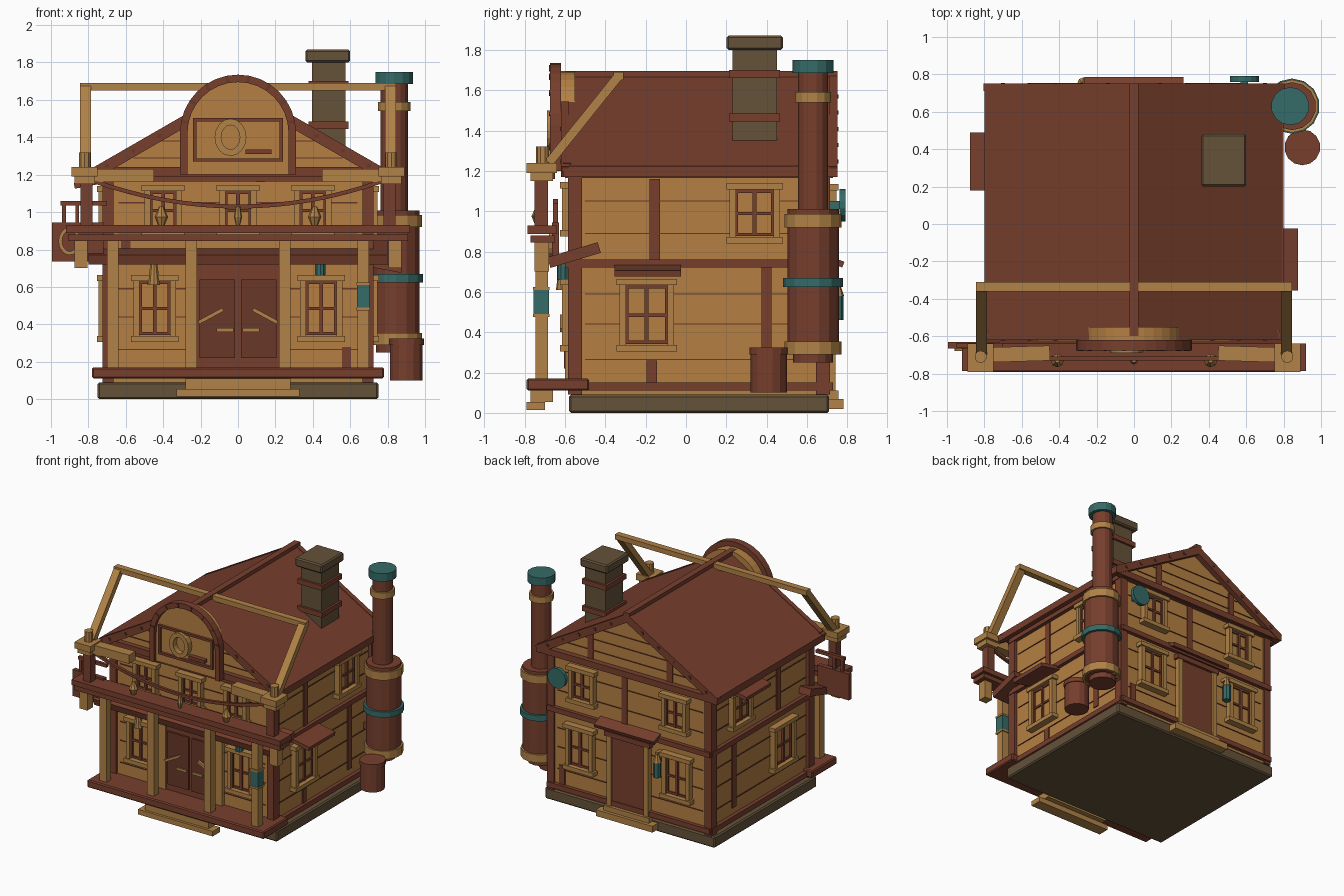
import bpy, bmesh, math
from mathutils import Vector, Matrix

if "Cube" in bpy.data.objects:
    bpy.data.objects.remove(bpy.data.objects["Cube"])


def mat(name, r, g, b):
    m = bpy.data.materials.new(name)
    m.diffuse_color = (r, g, b, 1)
    m.use_nodes = True
    m.node_tree.nodes["Principled BSDF"].inputs["Base Color"].default_value = m.diffuse_color
    return m


RED = mat("red_brown_timber", 0.185, 0.049, 0.026)
DARK = mat("dark_red_wood", 0.14, 0.038, 0.022)
TAN = mat("tan_planks", 0.46, 0.215, 0.055)
TRIM = mat("golden_trim", 0.44, 0.225, 0.063)
STONE = mat("grey_brown_stone", 0.130, 0.084, 0.042)
TEAL = mat("teal_metal", 0.036, 0.145, 0.135)


def finish(name, bm, m):
    bmesh.ops.recalc_face_normals(bm, faces=bm.faces)
    me = bpy.data.meshes.new(name)
    bm.to_mesh(me)
    bm.free()
    me.materials.append(m)
    ob = bpy.data.objects.new(name, me)
    bpy.context.collection.objects.link(ob)
    return ob


def box(name, x0, x1, y0, y1, z0, z1, m, bevel=0):
    bm = bmesh.new()
    bmesh.ops.create_cube(bm, size=1, matrix=Matrix.Translation(
        ((x0 + x1) / 2, (y0 + y1) / 2, (z0 + z1) / 2)) @ Matrix.Diagonal((x1 - x0, y1 - y0, z1 - z0, 1)))
    ob = finish(name, bm, m)
    if bevel:
        ob.modifiers.new("bevel", 'BEVEL').width = bevel
    return ob


def beam(name, a, b, w, h, m):
    """Bar from a to b; w is its level width, h its thickness."""
    a, b = Vector(a), Vector(b)
    d = (b - a).normalized()
    side = d.cross(Vector((0, 0, 1)))
    side = side.normalized() if side.length > 1e-4 else Vector((0, 1, 0))
    rot = Matrix((side, d.cross(side), d)).transposed().to_4x4()
    bm = bmesh.new()
    bmesh.ops.create_cube(bm, size=1, matrix=Matrix.Translation((a + b) / 2) @ rot
                          @ Matrix.Diagonal((w, h, (b - a).length, 1)))
    return finish(name, bm, m)


def cyl(name, x, y, z0, z1, r, m, r2=None, n=14):
    bm = bmesh.new()
    bmesh.ops.create_cone(bm, cap_ends=True, segments=n, radius1=r, radius2=r if r2 is None else r2,
                          depth=z1 - z0, matrix=Matrix.Translation((x, y, (z0 + z1) / 2)))
    return finish(name, bm, m)


def prism(name, pts, y0, y1, m):
    """Profile in x and z, extruded along y."""
    bm = bmesh.new()
    f = bm.faces.new([bm.verts.new((x, y0, z)) for x, z in pts])
    g = bmesh.ops.extrude_face_region(bm, geom=[f])
    bmesh.ops.translate(bm, vec=(0, y1 - y0, 0), verts=[v for v in g['geom'] if isinstance(v, bmesh.types.BMVert)])
    return finish(name, bm, m)


def ring(name, x, z, rx, rz, t, y0, y1, m, n=16):
    """Flat oval ring facing the front."""
    ang = [2 * math.pi * i / n for i in range(n)]
    bm = bmesh.new()
    loops = [[bm.verts.new((x + (rx - s) * math.cos(a), y, z + (rz - s) * math.sin(a))) for a in ang]
             for y, s in ((y0, 0), (y0, t), (y1, t), (y1, 0))]
    for k in range(4):
        for i in range(n):
            j = (i + 1) % n
            bm.faces.new((loops[k][i], loops[k][j], loops[(k + 1) % 4][j], loops[(k + 1) % 4][i]))
    return finish(name, bm, m)


def wall_box(name, face, u0, u1, z0, z1, d0, d1, m):
    """Box placed on a house wall: u runs along the wall, d outwards."""
    if face == "front":
        return box(name, u0, u1, -0.57 - d1, -0.57 - d0, z0, z1, m)
    if face == "back":
        return box(name, u0, u1, 0.70 + d0, 0.70 + d1, z0, z1, m)
    if face == "right":
        return box(name, 0.70 + d0, 0.70 + d1, u0, u1, z0, z1, m)
    return box(name, -0.70 - d1, -0.70 - d0, u0, u1, z0, z1, m)


def window(face, u, z0, z1, w):
    h, t, n = w / 2, 0.032, face + "_window_"
    wall_box(n + "pane", face, u - h, u + h, z0, z1, 0, 0.015, TAN)
    for s in (-1, 1):
        e = u + s * (h - t / 2)
        wall_box(n + "jamb", face, e - t / 2, e + t / 2, z0, z1, 0, 0.045, TRIM)
        e = u + s * (h - t - 0.006)
        wall_box(n + "sash_side", face, e - 0.006, e + 0.006, z0 + t, z1 - t, 0, 0.028, RED)
    for z in (z0 - 0.005, z1 - t + 0.005):
        wall_box(n + "rail", face, u - h - 0.015, u + h + 0.015, z, z + t, 0, 0.055, TRIM)
    for z in (z0 + t, z1 - t - 0.012, (z0 + z1) / 2 - 0.009):
        wall_box(n + "sash_bar", face, u - h + t, u + h - t, z, z + 0.016, 0, 0.026, RED)
    wall_box(n + "mullion", face, u - 0.01, u + 0.01, z0 + t, z1 - t, 0, 0.03, RED)


# foundation, walls and roof
box("foundation", -0.75, 0.75, -0.58, 0.71, 0, 0.09, STONE, 0.01)
prism("house_walls", [(-.7, .09), (.7, .09), (.7, 1.23), (0, 1.64), (-.7, 1.23)], -0.57, 0.70, TAN)
prism("roof", [(0, 1.68), (.8, 1.22), (.8, 1.17), (0, 1.62), (-.8, 1.17), (-.8, 1.22)], -0.58, 0.75, RED)
box("ridge_cap", -0.025, 0.025, -0.60, 0.75, 1.65, 1.695, RED)
for s in (-1, 1):
    box("eave_trim", s * 0.78 - 0.02, s * 0.78 + 0.02, -0.61, 0.75, 1.17, 1.225, RED)
    for y in (-0.6, 0.73):
        beam("bargeboard", (s * 0.79, y, 1.195), (0, y, 1.65), 0.04, 0.06, RED)
        for i in range(1, 6):
            x = i * 0.14
            box("board_peg", s * x - 0.01, s * x + 0.01, y - 0.025, y + 0.025, 1.64 - x * .575, 1.66 - x * .575, DARK)
    for y in (-0.55, 0.68):
        box("corner_post", s * 0.695 - 0.03, s * 0.695 + 0.03, y - 0.035, y + 0.035, 0.09, 1.19, RED)

# timber belts, plank grooves and studs
STUDS = {"front": ((-.6, .76, .85), (.58, .13, .28), (.12, 1.16, 1.2)),
         "back": ((-.35, 1.2, 1.42), (.35, 1.2, 1.42), (.05, .78, 1.17), (.6, .15, .3)),
         "left": ((-.16, .77, 1.16), (.40, .2, .72)),
         "right": ((-.155, .76, 1.16), (-.17, .14, .26), (.40, .2, .72))}
for face, a, b in (("front", -.72, .72), ("back", -.72, .72), ("left", -.58, .71), ("right", -.58, .71)):
    for z0, z1 in ((0.11, 0.15), (0.72, 0.76), (1.165, 1.20)):
        wall_box(face + "_belt", face, a, b, z0, z1, 0, 0.03, RED)
    for z in (0.265, 0.44, 0.59, 0.89, 1.05):
        wall_box(face + "_plank_groove", face, a + 0.08, b - 0.08, z - 0.003, z + 0.003, 0, 0.006, DARK)
    for u, z0, z1 in STUDS[face]:
        wall_box(face + "_stud", face, u - 0.025, u + 0.025, z0, z1, 0, 0.008, RED)
for face in ("front", "back"):
    for z, w in ((1.29, .56), (1.38, .41), (1.47, .25)):
        wall_box("gable_groove", face, -w, w, z - 0.003, z + 0.003, 0, 0.006, DARK)
box("front_gable_tie", -0.78, 0.78, -0.61, -0.57, 1.19, 1.24, RED)
box("back_gable_tie", -0.78, 0.78, 0.70, 0.745, 1.17, 1.22, RED)

# windows on all walls
for u in (-0.445, 0.445):
    window("front", u, 0.31, 0.66, 0.225)
    window("back", u * 0.96, 0.31, 0.66, 0.24)
    window("back", u * 0.92, 0.85, 1.13, 0.22)
for u in (-0.4, 0, 0.4):
    window("front", u, 0.88, 1.14, 0.2)
for face in ("left", "right"):
    window(face, -0.195, 0.31, 0.66, 0.27)
    window(face, 0.34, 0.845, 1.135, 0.25)
beam("right_awning", (0.69, -0.19, 0.725), (0.875, -0.19, 0.69), 0.33, 0.03, RED)
beam("left_awning", (-0.69, 0.335, 1.175), (-0.875, 0.335, 1.14), 0.31, 0.03, RED)

# front double door
wall_box("front_door", "front", -0.22, 0.22, 0.15, 0.72, 0, 0.02, RED)
for s in (-1, 1):
    wall_box("door_leaf", "front", s * 0.11 - 0.095, s * 0.11 + 0.095, 0.22, 0.64, 0, 0.035, DARK)
    beam("door_handle", (s * 0.21, -0.615, 0.41), (s * 0.08, -0.615, 0.48), 0.02, 0.02, TRIM)
    wall_box("push_bar", "front", s * 0.07 - 0.045, s * 0.07 + 0.045, 0.36, 0.38, 0, 0.045, TRIM)
    wall_box("door_jamb", "front", s * 0.25 - 0.03, s * 0.25 + 0.03, 0.15, 0.72, 0, 0.03, TRIM)

# back door with canopy and step
wall_box("back_door", "back", -0.15, 0.15, 0.11, 0.66, 0, 0.025, RED)
for s in (-1, 1):
    wall_box("back_door_jamb", "back", s * 0.165 - 0.02, s * 0.165 + 0.02, 0.1, 0.69, 0, 0.04, TRIM)
wall_box("back_door_lintel", "back", -0.2, 0.2, 0.66, 0.70, 0, 0.045, RED)
beam("back_canopy", (0, 0.69, 0.77), (0, 0.78, 0.735), 0.53, 0.03, RED)
box("back_step", -0.25, 0.25, 0.70, 0.78, 0.02, 0.07, TRIM)
box("back_sill", -0.2, 0.2, 0.70, 0.755, 0.07, 0.11, TRIM)

# porch deck, steps, posts and sloping porch roof
box("porch_deck", -0.78, 0.78, -0.79, -0.48, 0.11, 0.17, RED, 0.008)
box("lower_step", -0.33, 0.33, -0.79, -0.70, 0.015, 0.055, TRIM)
box("upper_step", -0.28, 0.28, -0.77, -0.66, 0.055, 0.11, TRIM)
beam("porch_roof", (0, -0.68, 0.745), (0, -0.43, 0.82), 1.6, 0.055, RED)
box("balcony_beam", -0.91, 0.91, -0.77, -0.65, 0.845, 0.88, RED)
box("balcony_board", -0.92, 0.92, -0.785, -0.64, 0.888, 0.93, RED)
for s in (-1, 1):
    for x in (0.67, 0.25):
        box("porch_post", s * x - 0.03, s * x + 0.03, -0.745, -0.685, 0.17, 0.85, TRIM)
    box("post_bracket", s * 0.84 - 0.035, s * 0.84 + 0.035, -0.75, -0.68, 0.70, 0.85, TRIM)
    box("balcony_post", s * 0.81 - 0.032, s * 0.81 + 0.032, -0.75, -0.685, 0.93, 1.15, RED)
    box("post_capital", s * 0.82 - 0.055, s * 0.82 + 0.055, -0.77, -0.66, 1.15, 1.19, TRIM)
    box("post_capital_top", s * 0.82 - 0.07, s * 0.82 + 0.07, -0.79, -0.64, 1.19, 1.24, TRIM)
    cyl("post_finial", s * 0.82, -0.71, 1.24, 1.32, 0.033, TRIM, n=10)
    beam("capital_arm", (s * 0.45, -0.69, 1.195), (s * 0.78, -0.70, 1.195), 0.08, 0.07, TRIM)
    beam("frame_strut", (s * 0.815, -0.68, 1.24), (s * 0.815, -0.335, 1.67), 0.06, 0.045, TRIM)
box("frame_crossbar", -0.845, 0.845, -0.36, -0.31, 1.65, 1.69, TRIM)

# hanging garland with small lamps
pts = [(0.77 * t / 8, -0.72, 1.03 + 0.135 * (t / 8) ** 2) for t in range(-8, 9)]
for a, b in zip(pts, pts[1:]):
    beam("garland", a, b, 0.022, 0.022, RED)
for x in (-0.41, 0, 0.41):
    r = 0.036 if x else 0.022
    cyl("garland_lamp_top", x, -0.73, 0.975, 1.03, r, TRIM, 0.012, 8)
    cyl("garland_lamp_base", x, -0.73, 0.93, 0.975, r * 0.5, TRIM, r, 8)

# arched gable board
arc = [(math.cos(math.pi * i / 16), math.sin(math.pi * i / 16)) for i in range(17)]
outer = [(0.31, 1.20)] + [(0.31 * c, 1.425 + 0.31 * s) for c, s in arc] + [(-0.31, 1.20)]
inner = [(0.27, 1.20)] + [(0.27 * c, 1.425 + 0.27 * s) for c, s in arc] + [(-0.27, 1.20)]
prism("arch_rim", outer + inner[::-1], -0.675, -0.62, RED)
prism("arch_panel", inner, -0.645, -0.55, TAN)
for i in range(1, 16, 2):
    c, s = arc[i]
    beam("arch_peg", (0.275 * c, -0.655, 1.425 + 0.275 * s), (0.305 * c, -0.655, 1.425 + 0.305 * s), 0.05, 0.015, DARK)
for z in (1.27, 1.485):
    box("arch_frame_rail", -0.24, 0.24, -0.665, -0.62, z, z + 0.018, RED)
for x in (-0.24, 0.222):
    box("arch_frame_side", x, x + 0.018, -0.665, -0.62, 1.27, 1.503, RED)
ring("arch_emblem_ring", -0.04, 1.40, 0.085, 0.10, 0.035, -0.69, -0.64, TRIM)
box("arch_ledge", 0.04, 0.18, -0.68, -0.64, 1.31, 1.335, RED)

# side board on the left of the balcony
box("side_board", -0.995, -0.72, -0.665, -0.63, 0.735, 0.945, RED)
ring("side_board_ring", -0.90, 0.845, 0.06, 0.075, 0.02, -0.68, -0.66, TRIM)
box("side_board_rail", -0.95, -0.70, -0.66, -0.635, 1.035, 1.06, RED)
for x in (-0.93, -0.86):
    box("side_board_hanger", x - 0.01, x + 0.01, -0.66, -0.635, 0.94, 1.04, RED)

# lanterns: one around the right porch post, one beside the back door
box("porch_lantern_glass", 0.637, 0.703, -0.755, -0.68, 0.49, 0.61, TEAL)
for z in (0.475, 0.61):
    box("porch_lantern_collar", 0.633, 0.707, -0.758, -0.677, z, z + 0.015, TRIM)
cyl("back_lantern_glass", -0.27, 0.75, 0.46, 0.58, 0.03, TEAL, n=8)
cyl("back_lantern_cap", -0.27, 0.75, 0.58, 0.64, 0.034, TRIM, 0.014, 8)
beam("back_lantern_arm", (-0.27, 0.70, 0.645), (-0.27, 0.76, 0.645), 0.025, 0.025, TRIM)
cyl("teal_wall_lamp", 0.44, -0.61, 0.66, 0.74, 0.03, TEAL, n=10)
cyl("wall_lamp", -0.45, -0.61, 0.61, 0.72, 0.035, TRIM, 0.02, 10)

# chimney
box("chimney_shaft", 0.395, 0.575, 0.23, 0.45, 1.25, 1.81, STONE)
box("chimney_cap", 0.36, 0.60, 0.20, 0.48, 1.80, 1.87, STONE, 0.01)
for z in (1.445, 1.66):
    box("chimney_band", 0.378, 0.592, 0.213, 0.467, z, z + 0.04, RED)

# boiler tank, its pipe, a barrel and a round vent on the back wall
for name, z0, z1, r, m in (("tank_foot", .25, .29, .10, RED), ("tank", .29, 1.01, .128, RED),
                           ("tank_lower_band", .29, .355, .142, TRIM), ("tank_middle_band", .625, .67, .148, TEAL),
                           ("tank_upper_band", .92, .985, .142, TRIM), ("tank_pipe", 1.0, 1.70, .075, RED),
                           ("pipe_collar", 1.54, 1.59, .09, TRIM), ("pipe_cap", 1.685, 1.75, .102, TEAL)):
    cyl(name, 0.845 if r > 0.11 else 0.835, 0.63, z0, z1, r, m)
box("tank_bracket", 0.70, 0.80, 0.58, 0.66, 0.45, 0.50, RED)
cyl("barrel", 0.90, 0.41, 0.10, 0.32, 0.09, RED)
cyl("barrel_hoop", 0.90, 0.41, 0.29, 0.325, 0.096, RED)
disc = cyl("round_vent", 0, 0, 0, 0.03, 0.08, TEAL)
disc.matrix_world = Matrix.Translation((0.59, 0.79, 1.03)) @ Matrix.Rotation(math.pi / 2, 4, 'X')
beam("vent_pipe", (0.59, 0.70, 1.03), (0.59, 0.765, 1.03), 0.04, 0.04, TEAL)
